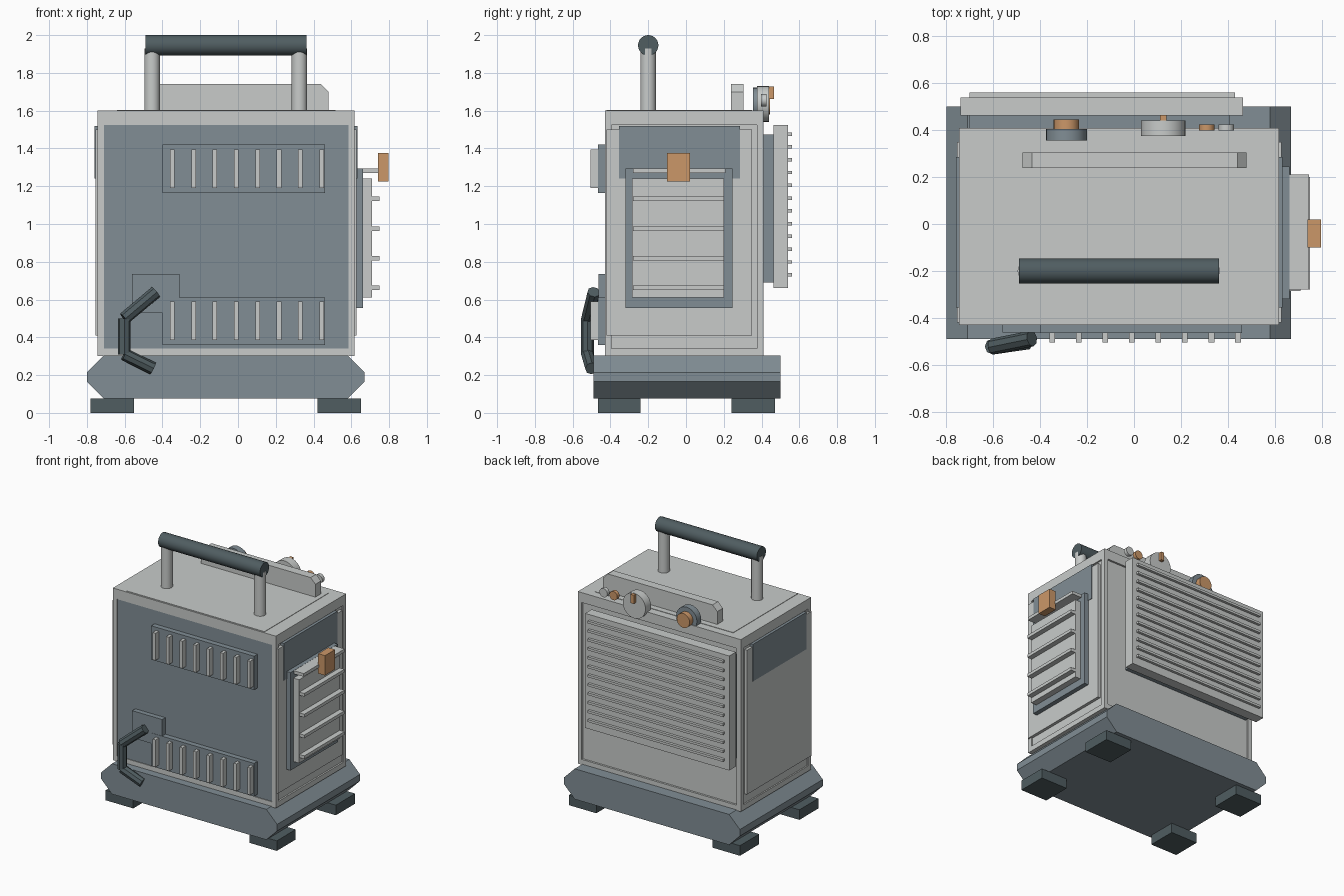
import bpy, bmesh
from mathutils import Vector

if "Cube" in bpy.data.objects:
    bpy.data.objects.remove(bpy.data.objects["Cube"], do_unlink=True)


def material(name, rgb):
    m = bpy.data.materials.new(name)
    m.use_nodes = True
    m.diffuse_color = (*rgb, 1)
    m.node_tree.nodes["Principled BSDF"].inputs["Base Color"].default_value = (*rgb, 1)
    return m


GREY = material("light_grey", (0.58, 0.60, 0.59))
BLUE = material("slate_blue", (0.22, 0.27, 0.30))
DARK = material("dark_slate", (0.08, 0.11, 0.12))
ORANGE = material("copper_orange", (0.60, 0.31, 0.14))


def finish(name, bm, mat):
    bmesh.ops.recalc_face_normals(bm, faces=bm.faces)
    mesh = bpy.data.meshes.new(name)
    bm.to_mesh(mesh)
    bm.free()
    mesh.materials.append(mat)
    obj = bpy.data.objects.new(name, mesh)
    bpy.context.collection.objects.link(obj)
    return obj


def box(name, mat, x, y, z):
    """Box from (min, max) pairs on each axis."""
    bm = bmesh.new()
    bmesh.ops.create_cube(bm, size=1)
    for v in bm.verts:
        v.co = [r[0] + (c + 0.5) * (r[1] - r[0]) for c, r in zip(v.co, (x, y, z))]
    return finish(name, bm, mat)


def prism(name, mat, profile, y):
    """Front-facing x/z profile pushed through the y range."""
    bm = bmesh.new()
    face = bm.faces.new([bm.verts.new((px, y[0], pz)) for px, pz in profile])
    out = bmesh.ops.extrude_face_region(bm, geom=[face])["geom"]
    for v in out:
        if isinstance(v, bmesh.types.BMVert):
            v.co.y = y[1]
    return finish(name, bm, mat)


def rod(name, mat, a, b, r, sides=24, smooth=True):
    """Cylinder between two points."""
    a, b = Vector(a), Vector(b)
    bm = bmesh.new()
    bmesh.ops.create_cone(bm, cap_ends=True, segments=sides, radius1=r, radius2=r,
                          depth=(b - a).length)
    turn = (b - a).to_track_quat("Z", "Y")
    for v in bm.verts:
        v.co = turn @ v.co + (a + b) / 2
    if smooth:
        for f in bm.faces:
            f.smooth = len(f.verts) == 4
        for e in bm.edges:
            e.smooth = all(len(f.verts) == 4 for f in e.link_faces)
    return finish(name, bm, mat)


# Base with chamfered ends, and feet
prism("base", BLUE, [(-0.71, 0.305), (-0.8, 0.215), (-0.8, 0.165), (-0.71, 0.075),
                     (0.58, 0.075), (0.67, 0.165), (0.67, 0.215), (0.58, 0.305)],
      (-0.49, 0.5))
for sx, x in (("right", (-0.78, -0.55)), ("left", (0.42, 0.65))):
    for sy, y in (("front", (-0.465, -0.24)), ("back", (0.24, 0.47))):
        box(f"{sy}_{sx}_foot", DARK, x, y, (0, 0.076))

# Body: core, corner posts, top and bottom rims
box("body_core", GREY, (-0.735, 0.605), (-0.415, 0.395), (0.3, 1.59))
box("top_cap", GREY, (-0.745, 0.617), (-0.43, 0.41), (1.525, 1.6))
box("bottom_rim", GREY, (-0.745, 0.617), (-0.43, 0.41), (0.3, 0.34))
for x in ((-0.745, -0.71), (0.585, 0.617)):
    for y in ((-0.43, -0.395), (0.375, 0.41)):
        box("corner_post", GREY, x, y, (0.32, 1.55))
box("top_sheet", GREY, (-0.64, 0.515), (-0.42, 0.35), (1.59, 1.603))
box("front_panel", BLUE, (-0.71, 0.585), (-0.425, -0.4), (0.34, 1.525))

# Side panels with a coloured plate at the top
for x, px in (((-0.755, -0.72), (-0.759, -0.73)), ((0.59, 0.628), (0.6, 0.632))):
    box("side_panel", GREY, x, (-0.42, 0.35), (0.41, 1.5))
    box("side_plate", BLUE, px, (-0.355, 0.285), (1.24, 1.52))

# Front vents: plates with upright slats
for plate, slat in (((1.165, 1.42), (1.19, 1.395)), ((0.36, 0.61), (0.385, 0.59))):
    box("front_vent_plate", BLUE, (-0.4, 0.46), (-0.465, -0.42), plate)
    for i in range(8):
        cx = -0.348 + i * 0.113
        box("front_vent_slat", GREY, (cx - 0.012, cx + 0.012), (-0.505, -0.46), slat)

# Bent hose on its mount
box("hose_mount", BLUE, (-0.56, -0.31), (-0.463, -0.42), (0.53, 0.735))
bends = [(-0.435, -0.488, 0.64), (-0.602, -0.522, 0.5),
         (-0.602, -0.522, 0.31), (-0.45, -0.5, 0.235)]
for a, b in zip(bends, bends[1:]):
    rod("hose_section", DARK, a, b, 0.034, 8, False)

# Side grille on the +x face
box("side_grille_back", BLUE, (0.62, 0.663), (-0.32, 0.245), (0.555, 1.295))
box("side_grille_panel", GREY, (0.66, 0.71), (-0.285, 0.2), (0.61, 1.24))
for i in range(4):
    z = 0.65 + i * 0.157
    box("side_grille_fin", GREY, (0.7, 0.75), (-0.28, 0.2), (z, z + 0.024))
box("side_grille_top_fin", GREY, (0.66, 0.745), (-0.28, 0.21), (1.27, 1.294))
box("latch", ORANGE, (0.74, 0.797), (-0.1, 0.02), (1.225, 1.375))

# Back grille with horizontal fins
box("back_grille_mount", BLUE, (-0.7, 0.41), (0.39, 0.465), (0.69, 1.475))
box("back_grille_panel", GREY, (-0.74, 0.465), (0.462, 0.54), (0.66, 1.525))
for i in range(12):
    z = 0.722 + i * 0.0677
    box("back_grille_fin", GREY, (-0.7, 0.43), (0.53, 0.56), (z, z + 0.018))

# Control bar and knobs
prism("control_bar", GREY, [(-0.475, 1.6), (0.48, 1.6), (0.48, 1.7), (0.44, 1.74),
                            (-0.435, 1.74), (-0.475, 1.7)], (0.238, 0.305))


def knob(name, mat, x, z, r, y):
    rod(name, mat, (x, y[0], z), (x, y[1], z), r)


knob("large_dial", GREY, 0.125, 1.635, 0.095, (0.375, 0.44))
box("dial_pointer", ORANGE, (0.111, 0.139), (0.43, 0.465), (1.662, 1.727))
knob("side_knob", BLUE, -0.288, 1.635, 0.087, (0.355, 0.405))
knob("side_knob_cap", ORANGE, -0.288, 1.635, 0.054, (0.4, 0.445))
knob("small_orange_button", ORANGE, 0.31, 1.655, 0.033, (0.398, 0.425))
knob("small_grey_button", GREY, 0.393, 1.655, 0.033, (0.398, 0.425))

# Carrying handle
for x in (-0.455, 0.325):
    rod("handle_post", GREY, (x, -0.2, 1.59), (x, -0.2, 1.93), 0.041)
rod("handle_grip", DARK, (-0.49, -0.2, 1.946), (0.362, -0.2, 1.946), 0.054)
